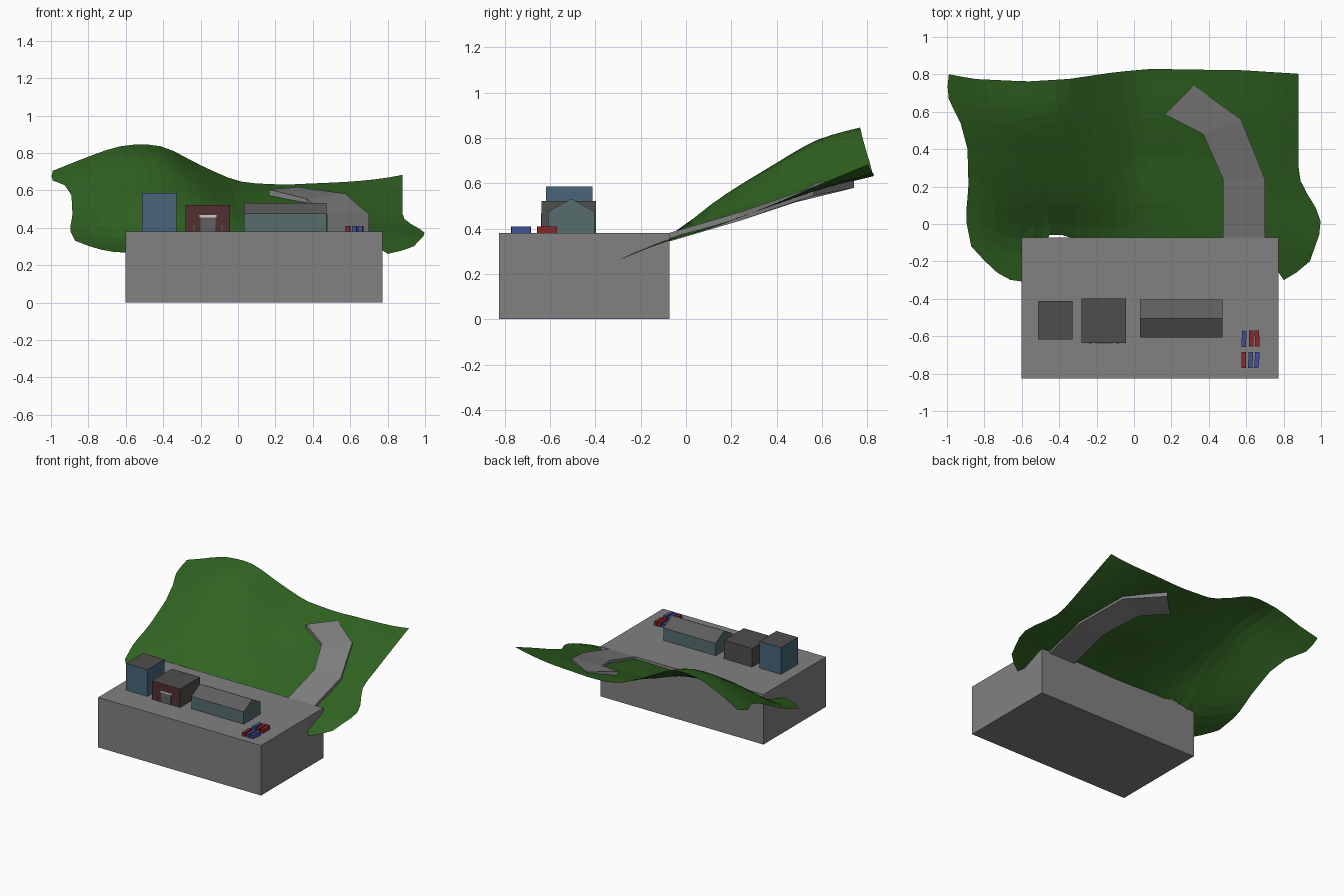
import bpy, bmesh, math
from mathutils import Matrix

if "Cube" in bpy.data.objects:
    bpy.data.objects.remove(bpy.data.objects["Cube"])


def mat(name, r, g, b):
    m = bpy.data.materials.new(name)
    m.diffuse_color = (r, g, b, 1)
    m.use_nodes = True
    m.node_tree.nodes["Principled BSDF"].inputs["Base Color"].default_value = m.diffuse_color
    return m


GREEN = mat("grass", 0.031, 0.13, 0.016)
GREY = mat("concrete", 0.22, 0.22, 0.22)
BLUE = mat("blue_wall", 0.063, 0.13, 0.19)
TEAL = mat("teal_wall", 0.092, 0.15, 0.15)
RED = mat("red_wall", 0.085, 0.028, 0.031)
DARK = mat("dark_roof", 0.08, 0.077, 0.073)
SLATE = mat("slate_roof", 0.11, 0.11, 0.11)
DOOR = mat("door_grey", 0.12, 0.12, 0.12)
WHITE = mat("white_trim", 0.6, 0.6, 0.6)
CAR_BLUE = mat("car_blue", 0.055, 0.08, 0.31)
CAR_RED = mat("car_red", 0.25, 0.02, 0.023)


def finish(name, bm, mats=(), slot=None):
    bmesh.ops.recalc_face_normals(bm, faces=bm.faces)
    bm.normal_update()
    if slot:
        for f in bm.faces:
            f.material_index = slot(f.normal)
    me = bpy.data.meshes.new(name)
    bm.to_mesh(me)
    bm.free()
    for m in mats:
        me.materials.append(m)
    ob = bpy.data.objects.new(name, me)
    bpy.context.collection.objects.link(ob)
    return ob


def prism(name, points, offset, mats=(), slot=None):
    bm = bmesh.new()
    f = bm.faces.new([bm.verts.new(p) for p in points])
    ext = bmesh.ops.extrude_face_region(bm, geom=[f], use_keep_orig=True)
    bmesh.ops.translate(bm, vec=offset,
                        verts=[v for v in ext["geom"] if isinstance(v, bmesh.types.BMVert)])
    return finish(name, bm, mats, slot)


def box(name, x0, x1, y0, y1, z0, z1, mats=(), slot=None):
    return prism(name, [(x0, y0, z0), (x1, y0, z0), (x1, y1, z0), (x0, y1, z0)],
                 (0, 0, z1 - z0), mats, slot)


def interp(table, t):
    if t <= table[0][0]:
        return table[0][1]
    for (a, p), (b, q) in zip(table, table[1:]):
        if t <= b:
            return p + (q - p) * (t - a) / (b - a)
    return table[-1][1]


def spline(vals, t):
    # Catmull-Rom through evenly spaced values
    n = len(vals) - 1
    i = min(max(int(math.floor(t)), 0), n - 1)
    f = t - i
    b, c = vals[i], vals[i + 1]
    a = vals[i - 1] if i else 2 * b - c
    d = vals[i + 2] if i + 2 <= n else 2 * c - b
    return b + 0.5 * f * (c - a + f * (2*a - 5*b + 4*c - d + f * (3*(b - c) + d - a)))


# Hillside: height samples, rows every 0.22 in y from -0.3, columns every 0.2 in x from -1
HEIGHTS = [
    [0.27, 0.27, 0.27, 0.27, 0.27, 0.27, 0.27, 0.27, 0.265, 0.26, 0.26],
    [0.345, 0.345, 0.345, 0.36, 0.36, 0.355, 0.355, 0.36, 0.36, 0.35, 0.345],
    [0.41, 0.46, 0.51, 0.528, 0.495, 0.445, 0.43, 0.425, 0.42, 0.415, 0.41],
    [0.50, 0.59, 0.655, 0.66, 0.60, 0.51, 0.49, 0.49, 0.493, 0.495, 0.50],
    [0.61, 0.71, 0.785, 0.775, 0.675, 0.585, 0.57, 0.568, 0.57, 0.582, 0.605],
    [0.70, 0.79, 0.85, 0.84, 0.735, 0.645, 0.625, 0.63, 0.64, 0.665, 0.71],
]
LEFT = [(-0.12, -0.87), (0.03, -0.90), (0.2, -0.885), (0.4, -0.89), (0.55, -0.93),
        (0.65, -0.985), (0.7, -1.0), (0.8, -0.99)]
RIGHT = [(-0.2, 0.94), (-0.06, 0.99), (0.04, 1.0), (0.17, 0.92), (0.25, 0.88), (0.8, 0.88)]
FRONT = [(-0.87, -0.12), (-0.75, -0.25), (-0.65, -0.305), (-0.55, -0.31), (-0.48, -0.06),
         (-0.38, -0.06), (-0.28, -0.09), (0.65, -0.09), (0.71, -0.08), (0.75, -0.30),
         (0.82, -0.30), (0.94, -0.20)]
BACK = [(-0.99, 0.80), (-0.85, 0.775), (-0.57, 0.762), (-0.35, 0.775), (-0.1, 0.812),
        (0.1, 0.83), (0.3, 0.825), (0.55, 0.824), (0.88, 0.803)]


def height(x, y):
    return spline([spline(r, (x + 1) / 0.2) for r in HEIGHTS], (y + 0.3) / 0.22)


NU, NV = 26, 14
bm = bmesh.new()
grid = []
for j in range(NV + 1):
    v = j / NV
    lx, rx = interp(LEFT, -0.12 + 0.92 * v), interp(RIGHT, -0.2 + v)
    row = []
    for i in range(NU + 1):
        u = i / NU
        x = lx + (rx - lx) * u
        y0, y1 = interp(FRONT, -0.87 + 1.81 * u), interp(BACK, -0.99 + 1.87 * u)
        y = y0 + (y1 - y0) * v
        row.append(bm.verts.new((x, y, height(x, y))))
    grid.append(row)
for j in range(NV):
    for i in range(NU):
        bm.faces.new((grid[j][i], grid[j][i+1], grid[j+1][i+1], grid[j+1][i]))
hill = finish("hillside", bm, [GREEN])
if sum(p.normal.z for p in hill.data.polygons) < 0:
    hill.data.flip_normals()

# Base platform
box("platform", -0.602, 0.772, -0.825, -0.073, 0, 0.381, [GREY])

# Road: pairs of left and right edge points, extruded down
ROAD = [((0.476, -0.073, 0.381), (0.70, -0.073, 0.381)),
        ((0.476, 0.24, 0.473), (0.70, 0.24, 0.473)),
        ((0.37, 0.48, 0.553), (0.572, 0.56, 0.583)),
        ((0.165, 0.585, 0.605), (0.32, 0.74, 0.617))]
bm = bmesh.new()
pairs = [[bm.verts.new(p) for p in pr] for pr in ROAD]
for (a, b), (c, d) in zip(pairs, pairs[1:]):
    bm.faces.new((a, b, d, c))
ext = bmesh.ops.extrude_face_region(bm, geom=bm.faces[:], use_keep_orig=True)
bmesh.ops.translate(bm, vec=(0, 0, -0.038),
                    verts=[g for g in ext["geom"] if isinstance(g, bmesh.types.BMVert)])
finish("road", bm, [GREY])


def roof_slot(n):
    return 1 if n.z > 0.5 else 0


# Blue tower
box("tower", -0.513, -0.33, -0.618, -0.413, 0.38, 0.585, [BLUE, DARK], roof_slot)

# Red-fronted building with doorway
box("red_building", -0.28, -0.042, -0.637, -0.397, 0.38, 0.522, [DARK, RED],
    lambda n: 1 if n.y < -0.5 else 0)
box("door", -0.20, -0.12, -0.639, -0.63, 0.38, 0.455, [DOOR])
box("door_lintel", -0.206, -0.114, -0.640, -0.63, 0.455, 0.468, [WHITE])
for side, x in (("left", -0.235), ("right", -0.085)):
    box("door_post_" + side, x - 0.005, x + 0.005, -0.639, -0.63, 0.38, 0.412, [DARK])

# Long hall with gabled roof
prism("hall", [(0.032, -0.608, 0.38), (0.032, -0.608, 0.475), (0.032, -0.506, 0.532),
               (0.032, -0.404, 0.475), (0.032, -0.404, 0.38)],
      (0.442, 0, 0), [TEAL, SLATE], roof_slot)

# Parked cars
CARS = [(0.588, -0.614, -3, CAR_BLUE), (0.627, -0.612, 1, CAR_RED), (0.658, -0.612, 2, CAR_RED),
        (0.587, -0.728, 0, CAR_RED), (0.623, -0.727, -3, CAR_BLUE), (0.657, -0.727, -4, CAR_BLUE)]
for k, (x, y, ang, m) in enumerate(CARS):
    car = box(f"car_{k + 1}", -0.012, 0.012, -0.043, 0.043, 0, 0.03, [m])
    car.data.transform(Matrix.Translation((x, y, 0.38)) @ Matrix.Rotation(math.radians(ang), 4, "Z"))
